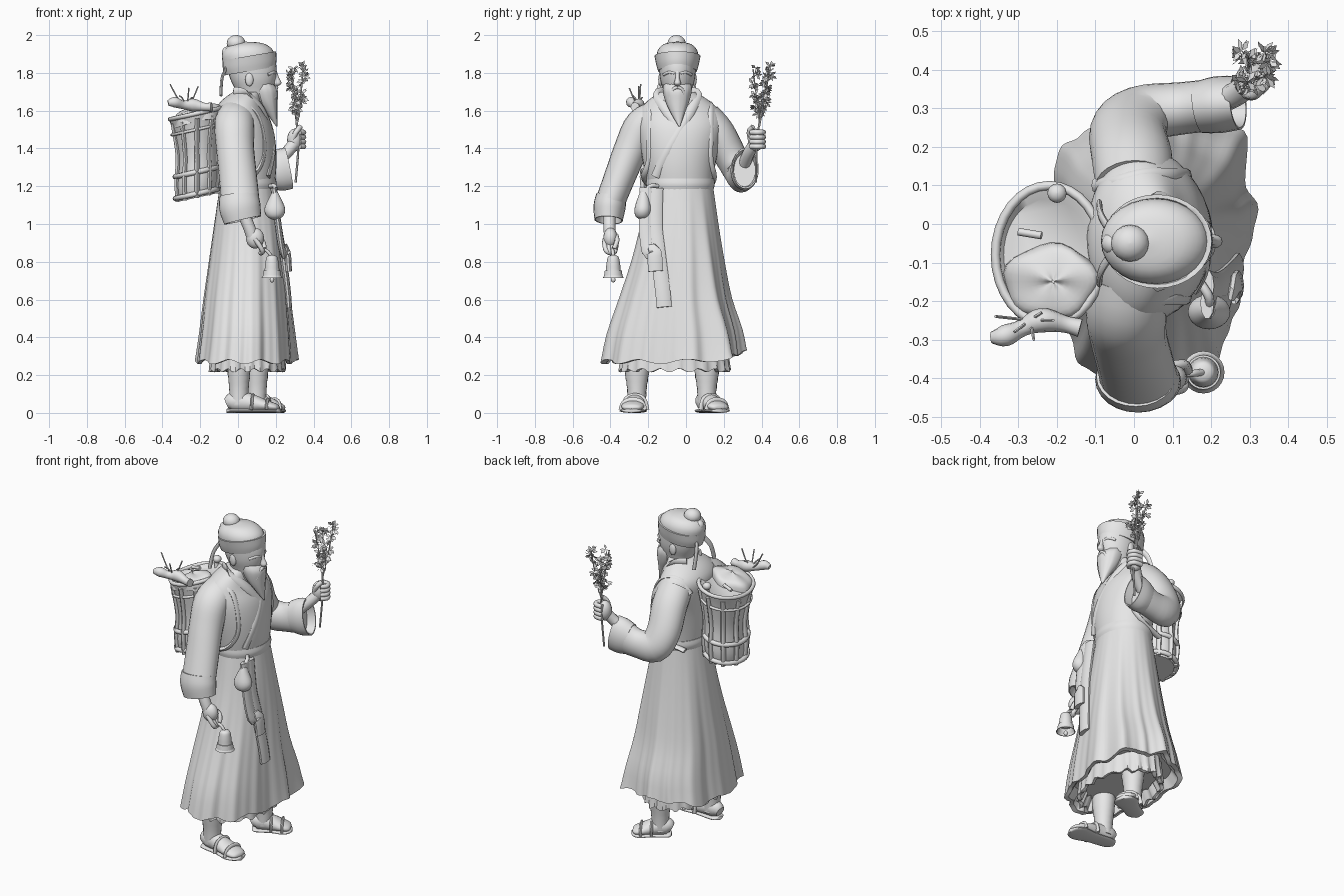
import bpy, bmesh, math, random
from mathutils import Vector as V

random.seed(4)
clay = bpy.data.materials.new("clay_grey")
clay.diffuse_color = (0.8, 0.8, 0.8, 1)
X, Y, Z = V((1, 0, 0)), V((0, 1, 0)), V((0, 0, 1))


def add(name, verts, faces):
    me = bpy.data.meshes.new(name)
    me.from_pydata(verts, [], faces)
    bm = bmesh.new()
    bm.from_mesh(me)
    bmesh.ops.recalc_face_normals(bm, faces=bm.faces)
    bm.to_mesh(me)
    bm.free()
    me.materials.append(clay)
    ob = bpy.data.objects.new(name, me)
    bpy.context.collection.objects.link(ob)
    return ob


def spline(rows, k):
    # Catmull-Rom interpolation of rows of numbers
    out = []
    for i in range(len(rows) - 1):
        a, b, c, d = rows[max(i - 1, 0)], rows[i], rows[i + 1], rows[min(i + 2, len(rows) - 1)]
        for s in range(k):
            t = s / k
            out.append([0.5 * (2 * q + (r - p) * t + (2 * p - 5 * q + 4 * r - w) * t * t
                               + (3 * q - p - 3 * r + w) * t ** 3)
                        for p, q, r, w in zip(a, b, c, d)])
    return out + [list(rows[-1])]


def sweep(name, rows, n=20, ref=None, k=4, tilt=0, wave=None, hollow=0):
    # Rows are (x, y, z, radius_a, radius_b); ref=None keeps every ring level
    rows = spline(rows, k)
    verts, rings, m = [], [], len(rows)
    for i, r in enumerate(rows):
        c, u, v, t = V(r[:3]), X, Y, Z
        if ref:
            t = (V(rows[min(i + 1, m - 1)][:3]) - V(rows[max(i - 1, 0)][:3])).normalized()
            u = (ref - t * ref.dot(t)).normalized()
            v = t.cross(u)
        ring = []
        for j in range(n):
            a = 2 * math.pi * j / n
            f, dz = wave(a, i / (m - 1)) if wave else (1, 0)
            p = c + u * max(r[3], .001) * f * math.cos(a) + v * max(r[4], .001) * f * math.sin(a)
            p.z += dz + tilt * (p.x - c.x)
            ring.append(p)
        rings.append(ring)
    if hollow:
        c = V(rows[-1][:3])
        inner = [c + (p - c) * .92 for p in rings[-1]]
        back = t * hollow if ref else Z * math.copysign(hollow, rows[-1][2] - rows[0][2])
        rings += [inner, [c + (p - c) * .88 - back for p in inner]]
    for ring in rings:
        verts += ring
    faces = [(i * n + j, i * n + (j + 1) % n, (i + 1) * n + (j + 1) % n, (i + 1) * n + j)
             for i in range(len(rings) - 1) for j in range(n)]
    faces += [tuple(range(n)), tuple(range((len(rings) - 1) * n, len(rings) * n))]
    return add(name, verts, faces)


def rod(name, pts, ra, rb=None, ref=Z, n=8, k=4):
    return sweep(name, [(*p, ra, rb or ra) for p in pts], n, ref, k)


def ball(name, c, s):
    rows = [(c[0], c[1], c[2] + s[2] * math.sin(a), s[0] * math.cos(a), s[1] * math.cos(a))
            for a in [math.pi * (i / 10 - .5) for i in range(11)]]
    return sweep(name, rows, 16, k=1)


def hoop(name, c, rx, ry, r, tilt=0):
    pts = []
    for i in range(33):
        a = 2 * math.pi * i / 32
        pts.append((c[0] + rx * math.cos(a), c[1] + ry * math.sin(a), c[2] + tilt * rx * math.cos(a)))
    return rod(name, pts, r, k=1)


# Robe skirt with broad folds flaring at three corners, ruffled underskirt
def pleat(a, t):
    f = 1 + t * (.022 * math.sin(13 * a) + .02 * math.sin(8 * a + 1) + .01 * math.sin(29 * a))
    for deg, amp, width in ((17, .17, 9), (39, .27, 11), (142, .1, 18)):
        f += t * amp * math.exp(-((math.degrees(a) - deg) / width) ** 2)
    return f, t ** 4 * (.05 * max(math.sin(a), 0) ** 2 + .012 * math.sin(9 * a))


sweep("robe_skirt", [(.05, -.03, 1.21, .145, .172), (.05, -.035, 1, .175, .205), (.048, -.045, .8, .2, .245),
                     (.043, -.06, .6, .222, .295), (.04, -.065, .42, .24, .35),
                     (.035, -.07, .27, .255, .375)], 152, k=3, wave=pleat, hollow=.06)
sweep("underskirt", [(.05, -.06, .5, .18, .26), (.05, -.06, .225, .2, .29)], 96, k=4, hollow=.06,
      wave=lambda a, t: (1 + .03 * t * math.sin(24 * a), t * .01 * math.sin(17 * a)))

# Torso, sash, collar
sweep("torso", [(.05, -.03, 1.18, .14, .17), (.05, -.035, 1.3, .153, .188), (.045, -.033, 1.42, .155, .21),
                (.03, -.03, 1.52, .15, .225), (.01, -.035, 1.6, .13, .21), (.02, -.04, 1.655, .105, .16),
                (.05, -.045, 1.7, .075, .09)], 36)
sweep("sash", [(.05, -.03, 1.18, .148, .175), (.05, -.03, 1.21, .155, .182), (.05, -.03, 1.24, .15, .18)], 36)
rod("collar_long", [(-.02, .02, 1.7), (.06, .06, 1.685), (.13, .03, 1.61), (.175, -.03, 1.5),
                    (.187, -.1, 1.38), (.16, -.16, 1.25)], .012, .026, X)
rod("collar_short", [(-.02, -.11, 1.7), (.06, -.15, 1.685), (.13, -.11, 1.61), (.174, -.04, 1.51)], .01, .026, X)

# Sleeves with open cuffs
sweep("right_sleeve", [(-.01, -.14, 1.57, .1, .09), (-.02, -.23, 1.52, .105, .095), (-.015, -.29, 1.4, .1, .09),
                       (.0, -.35, 1.25, .1, .083), (.012, -.4, 1.12, .102, .078)], 24, X)
sweep("right_cuff", [(.005, -.395, 1.15, .103, .08), (.01, -.405, 1.09, .11, .085),
                     (.025, -.41, 1.02, .1, .075)], 24, X, hollow=.05)
sweep("left_sleeve", [(0, .1, 1.56, .09, .1), (-.005, .17, 1.48, .09, .105), (-.015, .24, 1.35, .085, .1),
                      (.02, .285, 1.265, .075, .095), (.12, .3, 1.26, .068, .085),
                      (.2, .308, 1.28, .068, .098)], 24, Y)
sweep("left_cuff", [(.17, .303, 1.275, .068, .095), (.22, .31, 1.285, .074, .11),
                    (.27, .315, 1.295, .07, .11)], 24, Y, hollow=.05)

# Hands
rod("right_wrist", [(.03, -.405, 1.05), (.06, -.405, .98), (.08, -.4, .92)], .032, n=12, ref=X)
ball("right_palm", (.09, -.4, .925), (.048, .038, .055))
rod("left_wrist", [(.2, .31, 1.32), (.26, .335, 1.38), (.3, .365, 1.43)], .032, n=12)
ball("left_palm", (.3, .37, 1.445), (.04, .043, .06))
for i in range(4):
    z = 1.41 + .025 * i
    rod("left_finger", [(.29, .41, z), (.335, .405, z), (.348, .375, z), (.325, .345, z)], .014)
    y = -.43 + .02 * i
    rod("right_finger", [(.09, y, .92), (.115, y, .885), (.13, y * .7 - .118, .855), (.12, -.39, .845)], .013)
rod("right_thumb", [(.09, -.37, .94), (.13, -.365, .91), (.14, -.38, .87)], .013)
rod("left_thumb", [(.29, .34, 1.45), (.31, .335, 1.49), (.33, .355, 1.515)], .014)

# Hand bell
rod("bell_handle", [(.115, -.39, .86), (.15, -.388, .86), (.18, -.385, .825)], .009)
sweep("bell", [(.18, -.385, .835, .01, .01), (.18, -.385, .825, .028, .028), (.18, -.385, .79, .036, .036),
               (.18, -.385, .745, .041, .041), (.18, -.385, .715, .055, .055)], 24, hollow=.04)
ball("bell_clapper", (.18, -.385, .705), (.012, .012, .015))

# Head, face and beard
sweep("head", [(.07, -.045, 1.62, .07, .065), (.085, -.045, 1.69, .09, .07), (.08, -.045, 1.76, .118, .09),
               (.075, -.045, 1.82, .13, .097), (.07, -.045, 1.88, .125, .1)], 28)
sweep("nose", [(.205, -.045, 1.73, .005, .008), (.208, -.045, 1.745, .022, .018),
               (.203, -.045, 1.775, .014, .011), (.195, -.045, 1.81, .01, .012)], 12)
sweep("beard", [(.13, -.045, 1.75, .05, .068), (.14, -.045, 1.71, .07, .076), (.155, -.045, 1.65, .055, .063),
                (.178, -.043, 1.59, .03, .038), (.205, -.035, 1.515, .003, .003)], 28,
      wave=lambda a, t: (1 + .03 * math.sin(11 * a), 0))
for s in (-1, 1):
    ball("ear", (.06, -.045 + s * .09, 1.765), (.022, .012, .036))
    rod("eyebrow", [(.197, -.045 + s * .015, 1.798), (.187, -.045 + s * .045, 1.803),
                    (.158, -.045 + s * .073, 1.79)], .008)
    rod("moustache", [(.205, -.045, 1.725), (.2, -.045 + s * .025, 1.71), (.188, -.045 + s * .04, 1.66)], .009)
    rod("hat_ribbon", [(-.06, -.05 + s * .03, 1.83), (-.085, -.05 + s * .07, 1.77),
                       (-.09, -.05 + s * .1, 1.68)], .008, .016, X)

# Soft cap with flared band and top knot
sweep("cap_band", [(.065, -.045, 1.81, .134, .103), (.062, -.045, 1.845, .142, .113),
                   (.06, -.045, 1.89, .142, .122)], 32, tilt=.17, hollow=.02)
sweep("cap_crown", [(.06, -.045, 1.85, .138, .11), (.05, -.045, 1.91, .135, .108),
                    (.04, -.045, 1.95, .09, .075), (.03, -.045, 1.965, .005, .005)], 28, tilt=.08)
ball("cap_knot", (-.01, -.05, 1.957), (.05, .048, .043))
ball("cap_knot_tie", (-.055, -.05, 1.91), (.03, .03, .03))

# Pouch and hanging cloth
sweep("pouch", [(.195, -.225, 1.17, .015, .018), (.195, -.225, 1.14, .03, .03), (.195, -.228, 1.08, .055, .045),
                (.195, -.23, 1.04, .042, .036), (.195, -.23, 1.02, .005, .005)], 20)
rod("pouch_cord", [(.17, -.15, 1.2), (.195, -.19, 1.2), (.195, -.225, 1.16)], .012)
for d, end in ((0, .56), (-.045, .75)):
    rod("hanging_cloth", [(.19, -.16 + d, 1.19), (.212, -.165 + d, 1.0), (.235, -.15 + d, .86),
                          (.26, -.125 + d, end + .1), (.268, -.115 + d, end)], .018, .042, X, 10)

# Legs with wrappings and sandals
for lx, ly, ex, ey in ((.005, -.26, .225, -.29), (.1, .11, .24, .19)):
    d = V((ex - lx, ey - ly, 0)).normalized()
    sweep("leg", [(lx, ly, .04, .048, .048), (lx, ly, .13, .052, .052), (lx, ly, .25, .062, .068),
                  (lx, ly, .4, .06, .07)], 20, k=6, wave=lambda a, t: (1 + .025 * math.sin(55 * t + a), 0))
    heel, toe = V((lx, ly, 0)) - d * .065, V((ex, ey, 0)) - d * .005
    for part, spec in (("foot", ((0, .05, .03, .03), (.12, .06, .05, .045), (.4, .055, .05, .05),
                                 (.75, .038, .03, .062), (.95, .028, .018, .048), (1, .026, .004, .012))),
                       ("sandal_sole", ((0, .011, .011, .02), (.1, .011, .011, .05), (.5, .011, .011, .055),
                                        (.8, .011, .011, .072), (.97, .011, .011, .05),
                                        (1.03, .011, .011, .01)))):
        sweep(part, [(*(heel.lerp(toe, t) + Z * z), h, w) for t, z, h, w in spec], 18, Z)
    side = d.cross(Z)
    for t, h in ((.5, .09), (.78, .068)):
        m = heel.lerp(toe, t)
        rod("sandal_strap", [m - side * .062 + Z * .015, m - side * .045 + Z * h * .8, m + Z * h,
                             m + side * .045 + Z * h * .8, m + side * .062 + Z * .015], .008, .015, d)

# Back basket with slats, hoops and shoulder straps
sweep("basket", [(-.215, -.08, 1.14, .1, .13), (-.215, -.08, 1.22, .112, .145), (-.21, -.08, 1.36, .107, .14),
                 (-.215, -.08, 1.5, .125, .16), (-.225, -.08, 1.585, .14, .18)], 40, tilt=.22, hollow=.02)
for z, rx, ry, r in ((1.16, .112, .142, .014), (1.275, .113, .148, .014), (1.5, .13, .165, .008),
                     (1.585, .14, .18, .012)):
    hoop("basket_hoop", (-.22, -.08, z), rx, ry, r, .22)
for i in range(10):
    a = math.pi * (i + .5) / 5
    rod("basket_slat", [(-.217 + rx * math.cos(a), -.08 + ry * math.sin(a), z + .22 * rx * math.cos(a))
                        for z, rx, ry in ((1.14, .106, .136), (1.25, .114, .147), (1.38, .106, .14),
                                          (1.56, .134, .171))], .012, .018, ref=X)
for y in (-.19, .125):
    rod("shoulder_strap", [(-.1, y * .8, 1.55), (-.05, y * .85, 1.625), (.03, y, 1.635), (.1, y, 1.58),
                           (.135, y, 1.46), (.13, y, 1.34), (.07, y * 1.15, 1.25), (-.08, y, 1.2)], .02, .012, Y)

# Basket contents
sweep("bundle", [(-.215, -.15, 1.54, .125, .1), (-.215, -.15, 1.6, .115, .092), (-.21, -.15, 1.62, .06, .05),
                 (-.21, -.15, 1.625, .004, .004)], 28, tilt=.22,
      wave=lambda a, t: (1 + .05 * math.sin(5 * a + 3 * t), .006 * math.sin(3 * a)))
sweep("root", [(-.37, -.295, 1.64, .015, .015), (-.335, -.29, 1.645, .028, .028), (-.29, -.27, 1.63, .022, .022),
               (-.24, -.25, 1.63, .034, .032), (-.18, -.26, 1.62, .022, .022), (-.14, -.27, 1.62, .024, .024)], 12, Z)
rod("herb_stalk", [(-.3, -.02, 1.58), (-.24, -.03, 1.595)], .01)
ball("mushroom", (-.2, .08, 1.62), (.025, .025, .022))
rod("mushroom_stem", [(-.2, .07, 1.55), (-.2, .08, 1.62)], .012, ref=X)
for x, y, z in ((-.36, -.24, 1.74), (-.31, -.28, 1.68), (-.26, -.3, 1.72), (-.24, -.23, 1.67), (-.21, -.25, 1.73)):
    rod("twig", [(-.27, -.25, 1.62), ((x - .27) / 2, (y - .25) / 2, 1.66), (x, y, z)], .004, n=5)

# Flowering branch
rod("branch_stem", [(.305, .37, 1.22), (.32, .375, 1.42), (.31, .39, 1.55)], .006, ref=X, n=6)
tips = ((.28, .355, 1.82), (.345, .445, 1.845), (.275, .44, 1.8), (.335, .39, 1.68))
verts, faces = [], []


def leaf_cluster(c):
    for _ in range(8):
        d = V([random.uniform(-1, 1) for _ in range(3)]).normalized()
        w = d.orthogonal().normalized() * .009
        b = len(verts)
        verts.extend([c, c + d * .02 + w, c + d * .036, c + d * .02 - w])
        faces.append((b, b + 1, b + 2, b + 3))


for tip in tips:
    s, e = V((.31, .39, 1.52)), V(tip)
    rod("branch_twig", [s, s.lerp(e, .5) + X * .005, e], .004, ref=X, n=6)
    for i in range(7):
        jitter = V([random.uniform(-.015, .015) for _ in range(3)])
        leaf_cluster(s.lerp(e, .35 + .65 * i / 6) + jitter)
add("branch_leaves", verts, faces)

# Smooth shading with sharp creases
bpy.ops.object.select_all(action='SELECT')
bpy.context.view_layer.objects.active = bpy.context.selected_objects[0]
bpy.ops.object.shade_smooth_by_angle(angle=math.radians(50))
